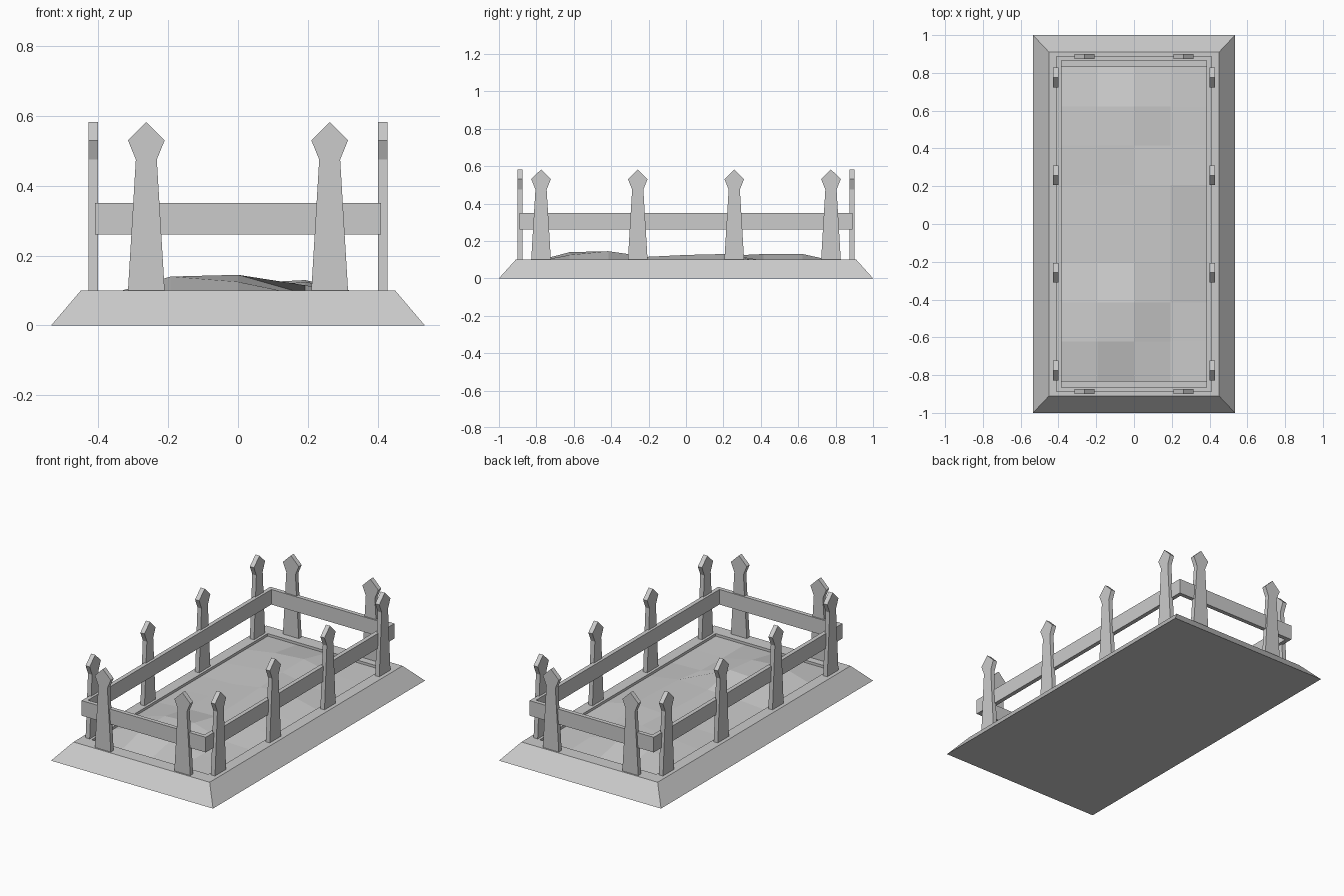
import bpy, bmesh

if "Cube" in bpy.data.objects:
    bpy.data.objects.remove(bpy.data.objects["Cube"])

def make(name, verts, faces):
    me = bpy.data.meshes.new(name)
    me.from_pydata(verts, [], faces)
    bm = bmesh.new()
    bm.from_mesh(me)
    bmesh.ops.recalc_face_normals(bm, faces=bm.faces)
    bm.to_mesh(me)
    bm.free()
    ob = bpy.data.objects.new(name, me)
    bpy.context.collection.objects.link(ob)
    return ob

def rect(hx, hy, z):
    return [(-hx, -hy, z), (hx, -hy, z), (hx, hy, z), (-hx, hy, z)]

def band(a, b):
    # quads joining two rectangular loops
    return [(a + i, a + (i + 1) % 4, b + (i + 1) % 4, b + i) for i in range(4)]

# Sloped base with a shallow recess
make("base",
     rect(.535, 1, 0) + rect(.45, .91, .1) + rect(.385, .83, .1) + rect(.385, .83, .06),
     [(3, 2, 1, 0), (12, 13, 14, 15)] + band(0, 4) + band(4, 8) + band(8, 12))

# Uneven soil: 4 x 8 grid, low edge, raised inner points
inner = [(.090, .100, .090), (.140, .125, .085), (.135, .145, .090),
         (.100, .105, .115), (.095, .110, .125), (.090, .120, .130),
         (.105, .130, .095), (.115, .130, .090), (.090, .095, .090)]
inner = inner[1:8]
verts = []
for j in range(9):
    for i in range(5):
        edge = i in (0, 4) or j in (0, 8)
        z = .085 if edge else inner[j - 1][i - 1]
        verts.append((-.385 + i * .1925, -.83 + j * .2075, z))
faces = [(j * 5 + i, j * 5 + i + 1, j * 5 + i + 6, j * 5 + i + 5)
         for j in range(8) for i in range(4)]
soil = make("soil", verts, faces)
for p in soil.data.polygons:
    if p.normal.z < 0:
        p.flip()

# Rail running all the way round
make("rail",
     rect(.41, .89, .26) + rect(.41, .89, .35) + rect(.385, .865, .35) + rect(.385, .865, .26),
     band(0, 4) + band(4, 8) + band(8, 12) + band(12, 0))

# Pickets with pointed heads
profile = [(-.0525, .1), (.0525, .1), (.03, .475), (.0525, .53),
           (0, .582), (-.0525, .53), (-.03, .475)]

def picket(name, x, y, along_y):
    n, t = len(profile), .0135
    vs = []
    for d in (-t, t):
        for u, z in profile:
            vs.append((x + d, y + u, z) if along_y else (x + u, y + d, z))
    fs = [tuple(range(n)), tuple(range(2 * n - 1, n - 1, -1))]
    fs += [(i, (i + 1) % n, n + (i + 1) % n, n + i) for i in range(n)]
    make(name, vs, fs)

for s in (-1, 1):
    for y in (-.775, -.258, .258, .775):
        picket("side_picket", s * .414, y, True)
    for x in (-.2625, .2625):
        picket("end_picket", x, s * .887, False)
